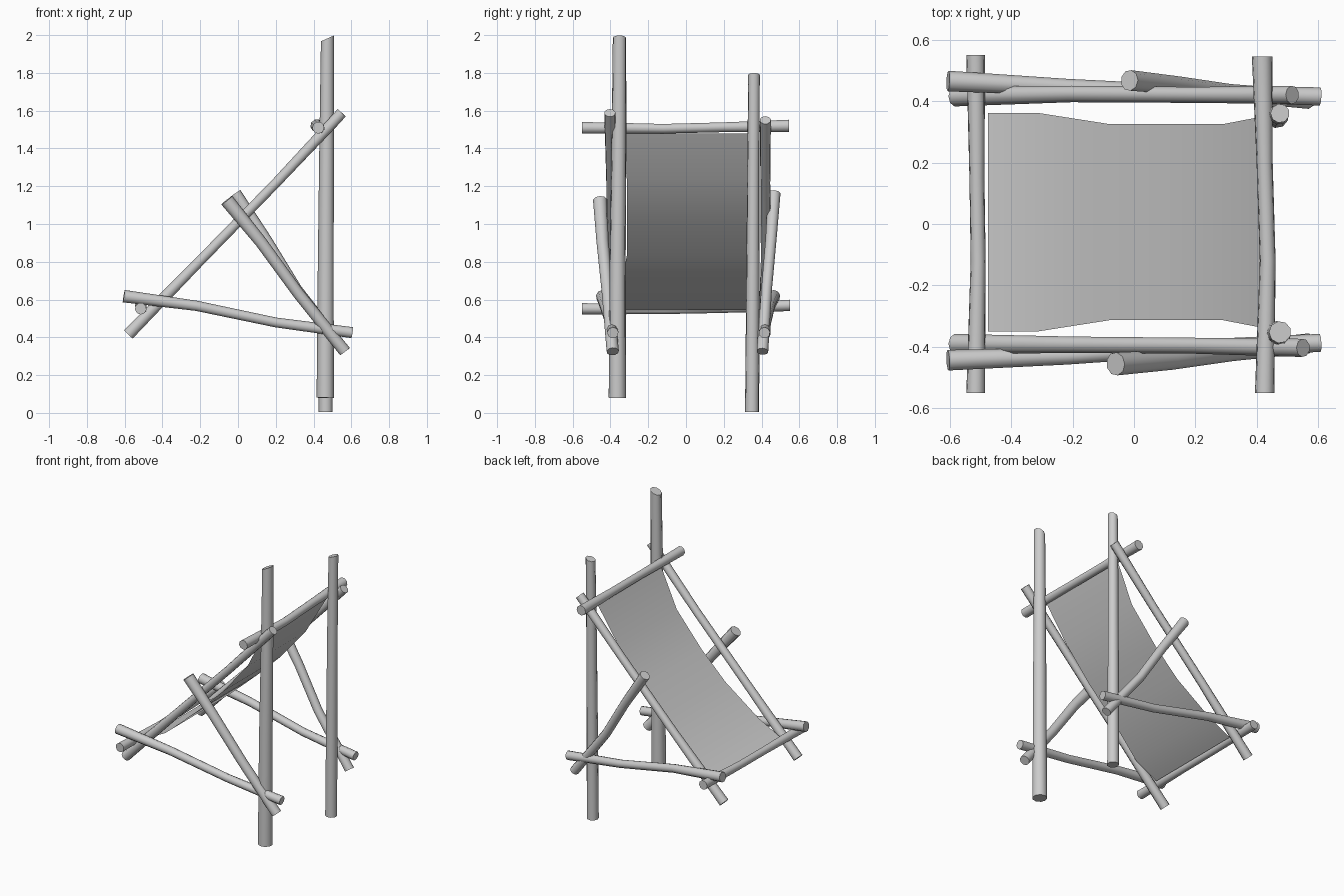
import bpy, bmesh, math
from mathutils import Vector

cube = bpy.data.objects.get("Cube")
if cube:
    bpy.data.objects.remove(cube)


def make_material(name, rgb):
    mat = bpy.data.materials.new(name)
    mat.use_nodes = True
    mat.diffuse_color = (*rgb, 1)
    mat.node_tree.nodes["Principled BSDF"].inputs["Base Color"].default_value = (*rgb, 1)
    return mat


grey = make_material("plain grey", (0.6, 0.6, 0.6))


def finish(name, bm):
    mesh = bpy.data.meshes.new(name)
    bmesh.ops.recalc_face_normals(bm, faces=bm.faces)
    bm.to_mesh(mesh)
    bm.free()
    mesh.materials.append(grey)
    obj = bpy.data.objects.new(name, mesh)
    bpy.context.collection.objects.link(obj)
    bpy.ops.object.select_all(action='DESELECT')
    obj.select_set(True)
    bpy.context.view_layer.objects.active = obj
    bpy.ops.object.shade_smooth_by_angle(angle=math.radians(50))


def pole(name, path, r0, r1, slant=(0, 0, 0), waist=1.0, sides=9):
    """Tapered rough pole along a path; slant leans its last cut, waist thins its middle."""
    pts = [Vector(p) for p in path]
    axis = (pts[-1] - pts[0]).normalized()
    side = axis.cross(Vector((0, 1, 0)) if abs(axis.y) < 0.9 else Vector((1, 0, 0))).normalized()
    up = axis.cross(side)
    last = len(pts) - 1
    bm = bmesh.new()
    rings = []
    for i, p in enumerate(pts):
        r = r0 + (r1 - r0) * i / last
        if 0 < i < last:
            r *= waist
        ring = []
        for k in range(sides):
            a = math.tau * k / sides
            off = (side * math.cos(a) + up * math.sin(a)) * r
            if i == last:
                off += axis * off.dot(Vector(slant))
            ring.append(bm.verts.new(p + off))
        rings.append(ring)
    for a, b in zip(rings, rings[1:]):
        for k in range(sides):
            j = (k + 1) % sides
            bm.faces.new((a[k], a[j], b[j], b[k]))
    bm.faces.new(rings[0])
    bm.faces.new(rings[-1])
    finish(name, bm)


# Upright posts
pole("right_post", [(0.463, -0.363, 0.08), (0.466, -0.362, 0.8), (0.47, -0.355, 1.4),
                    (0.475, -0.352, 1.983)], 0.047, 0.036, (0.45, 0, 0))
pole("left_post", [(0.465, 0.35, 0.005), (0.467, 0.354, 0.7), (0.47, 0.357, 1.3),
                   (0.475, 0.36, 1.79)], 0.038, 0.031, (0.3, 0, 0))

# Sloping seat rails
pole("right_rail", [(-0.58, -0.39, 0.415), (-0.2, -0.393, 0.805), (0.2, -0.396, 1.215),
                    (0.55, -0.403, 1.588)], 0.033, 0.03, waist=0.85)
pole("left_rail", [(-0.58, 0.415, 0.415), (-0.2, 0.423, 0.805), (0.2, 0.42, 1.215),
                   (0.515, 0.42, 1.55)], 0.033, 0.03, waist=0.85)

# Low side braces
pole("right_brace", [(-0.605, -0.443, 0.617), (-0.22, -0.43, 0.566), (0.2, -0.402, 0.478),
                     (0.605, -0.387, 0.424)], 0.034, 0.03, waist=0.85)
pole("left_brace", [(-0.605, 0.465, 0.617), (-0.22, 0.445, 0.566), (0.2, 0.425, 0.478),
                    (0.605, 0.415, 0.424)], 0.034, 0.03, waist=0.85)

# Diagonal props
pole("right_prop", [(-0.06, -0.455, 1.125), (0.12, -0.442, 0.905), (0.32, -0.415, 0.63),
                    (0.565, -0.388, 0.325)], 0.038, 0.033, waist=0.9)
pole("left_prop", [(-0.015, 0.467, 1.16), (0.15, 0.45, 0.915), (0.31, 0.427, 0.655),
                   (0.565, 0.405, 0.325)], 0.034, 0.031, waist=0.9)

# Crossbars
pole("top_crossbar", [(0.425, -0.55, 1.51), (0.435, -0.12, 1.505), (0.425, 0.2, 1.513),
                      (0.417, 0.545, 1.52)], 0.032, 0.034, waist=0.8)
pole("lower_crossbar", [(-0.515, -0.55, 0.552), (-0.507, -0.12, 0.548), (-0.511, 0.15, 0.553),
                        (-0.515, 0.55, 0.57)], 0.031, 0.031, waist=0.8)

# Fabric sling: a strip hanging below the rails, narrower in the middle
stations = [(-0.475, 0.355, 0.545), (-0.31, 0.355, 0.63), (-0.08, 0.319, 0.835),
            (0.1, 0.319, 1.01), (0.29, 0.319, 1.235), (0.425, 0.345, 1.48)]
bm = bmesh.new()
rows = [[bm.verts.new((x, 0.006 + half * t, z)) for t in (-1, 1)] for x, half, z in stations]
for a, b in zip(rows, rows[1:]):
    bm.faces.new((a[0], b[0], b[1], a[1]))
finish("fabric_sling", bm)
